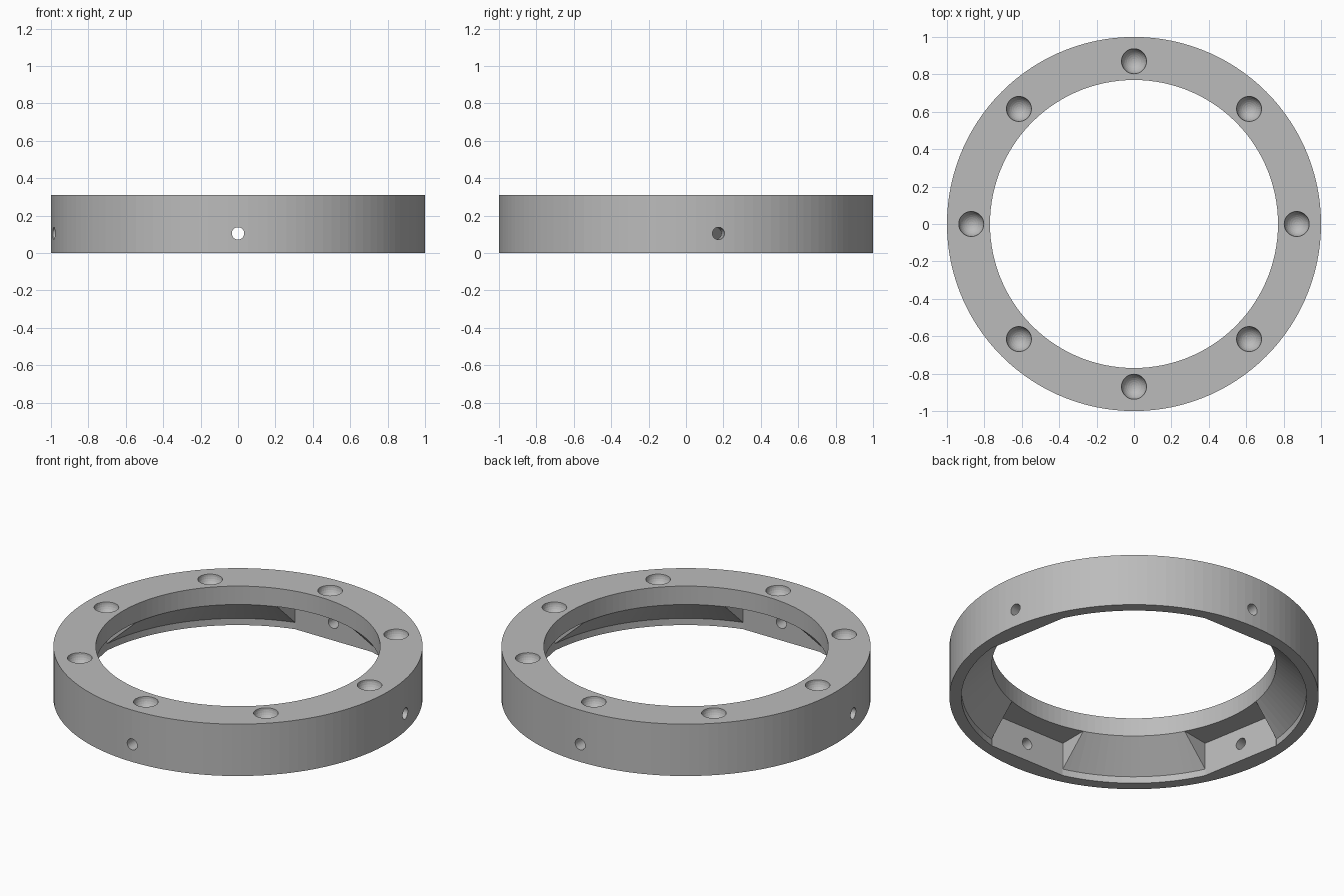
import bpy, bmesh
from math import radians, sin, cos, tau, pi
from mathutils import Matrix, Vector

cube = bpy.data.objects.get("Cube")
if cube:
    bpy.data.objects.remove(cube)

HEIGHT = 0.31
BORE = 0.77
LEDGE = 0.2          # underside of the top flange
SEATS = (10, 90, 190, 270)   # directions of the flat seats and radial holes
helpers = []

grey = bpy.data.materials.new("plain_grey")
grey.use_nodes = True
colour = (0.5, 0.5, 0.5, 1)
grey.diffuse_color = colour
grey.node_tree.nodes["Principled BSDF"].inputs["Base Color"].default_value = colour


def make_object(name, bm):
    bmesh.ops.recalc_face_normals(bm, faces=bm.faces)
    mesh = bpy.data.meshes.new(name)
    bm.to_mesh(mesh)
    bm.free()
    obj = bpy.data.objects.new(name, mesh)
    bpy.context.collection.objects.link(obj)
    mesh.materials.append(grey)
    return obj


def lathe(name, profile, steps=120):
    """Revolve a closed (radius, height) profile about z."""
    bm = bmesh.new()
    rings = [[bm.verts.new((r * cos(tau * i / steps), r * sin(tau * i / steps), z))
              for r, z in profile] for i in range(steps)]
    n = len(profile)
    for i in range(steps):
        a, b = rings[i], rings[(i + 1) % steps]
        for j in range(n):
            k = (j + 1) % n
            bm.faces.new((a[j], b[j], b[k], a[k]))
    return make_object(name, bm)


def block(bm, angle, near, far, half_width, bottom, top):
    """Box placed radially at the given angle."""
    m = (Matrix.Rotation(radians(angle), 4, 'Z')
         @ Matrix.Translation(((near + far) / 2, 0, (bottom + top) / 2))
         @ Matrix.Diagonal((far - near, 2 * half_width, top - bottom, 1)))
    bmesh.ops.create_cube(bm, size=1, matrix=m)


def combine(target, bm, name, operation):
    helper = make_object(name, bm)
    helper.hide_render = True
    helpers.append(helper)
    mod = target.modifiers.new(name, 'BOOLEAN')
    mod.operation = operation
    mod.solver = 'EXACT'
    mod.object = helper


# Ring body with a conical underside below the flange
ring = lathe("ring_body", [(1, 0), (1, HEIGHT), (BORE, HEIGHT), (BORE, LEDGE),
                           (0.935, 0.04), (0.935, 0)])

# Flat seats: fill behind the seat plane, then clear the pocket in front of it
bm = bmesh.new()
for a in SEATS:
    block(bm, a, 0.88, 0.95, 0.25, 0, 0.18)
combine(ring, bm, "seat_blocks", 'UNION')

bm = bmesh.new()
for a in SEATS:
    block(bm, a, 0.6, 0.9, 0.252, -0.1, LEDGE + 0.001)
combine(ring, bm, "seat_pockets", 'DIFFERENCE')

# Radial holes through the seats
bm = bmesh.new()
for a in SEATS:
    m = (Matrix.Rotation(radians(a), 4, 'Z') @ Matrix.Translation((0.95, 0, 0.105))
         @ Matrix.Rotation(pi / 2, 4, 'Y'))
    bmesh.ops.create_cone(bm, cap_ends=True, segments=32, radius1=0.033,
                          radius2=0.033, depth=0.3, matrix=m)
combine(ring, bm, "radial_holes", 'DIFFERENCE')

# Round dimples in the top face
bm = bmesh.new()
for i in range(8):
    centre = Matrix.Rotation(tau * i / 8, 4, 'Z') @ Vector((0.87, 0, HEIGHT))
    bmesh.ops.create_uvsphere(bm, u_segments=32, v_segments=16, radius=0.067,
                              matrix=Matrix.Translation(centre))
combine(ring, bm, "top_dimples", 'DIFFERENCE')

# Bake the cuts and discard the helpers
graph = bpy.context.evaluated_depsgraph_get()
mesh = bpy.data.meshes.new_from_object(ring.evaluated_get(graph))
ring.modifiers.clear()
ring.data = mesh
mesh.materials.clear()
mesh.materials.append(grey)
for poly in mesh.polygons:
    poly.material_index = 0
for helper in helpers:
    bpy.data.objects.remove(helper)
